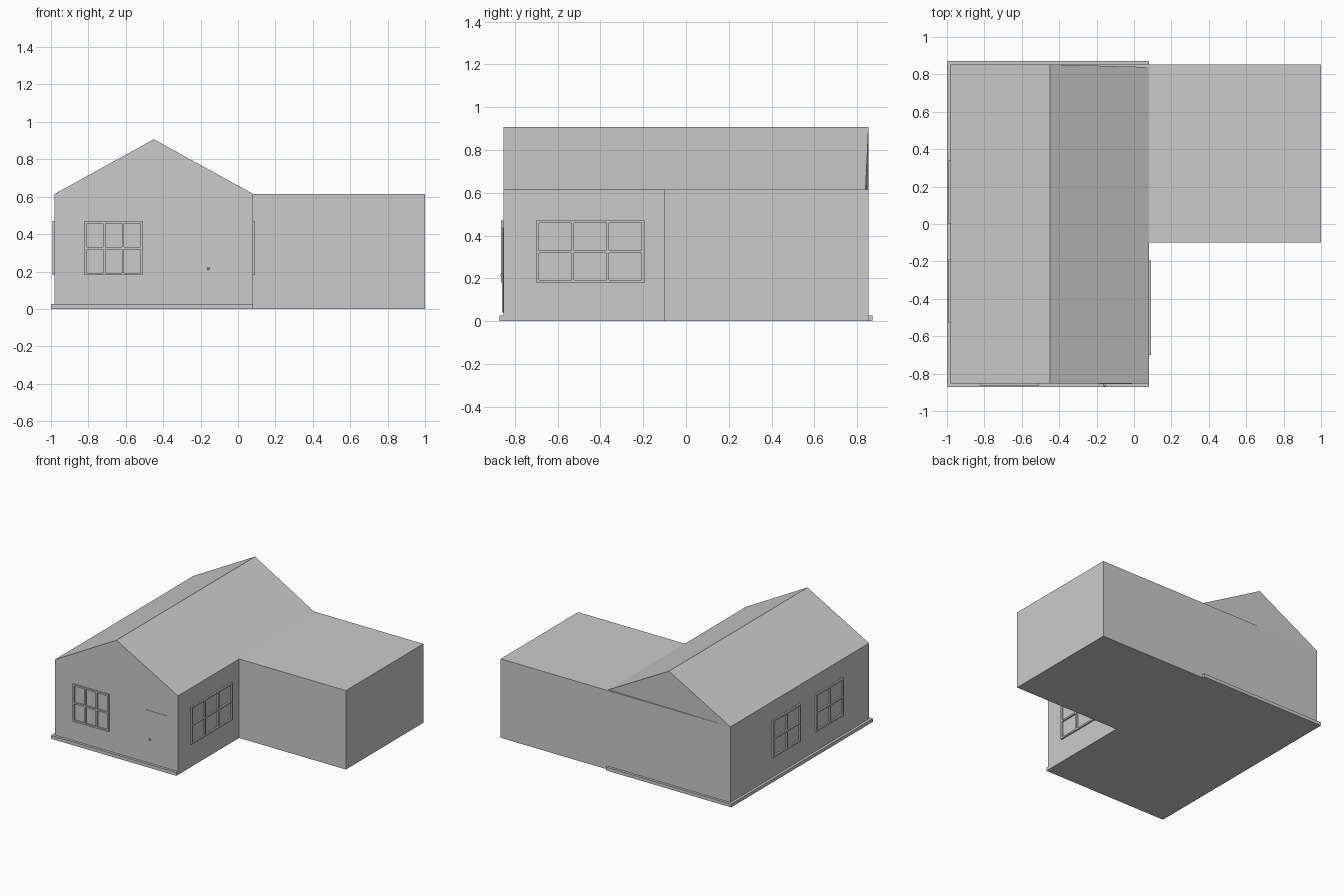
import bpy, bmesh
from mathutils import Vector

cube = bpy.data.objects.get("Cube")
if cube:
    bpy.data.objects.remove(cube, do_unlink=True)

plaster = bpy.data.materials.new("light grey")
plaster.use_nodes = True
grey = (0.6, 0.6, 0.6, 1)
plaster.diffuse_color = grey
plaster.node_tree.nodes["Principled BSDF"].inputs["Base Color"].default_value = grey

LEFT, RIGHT, RIDGE_X = -0.98, 0.08, -0.45
HALF, EAVE, RIDGE = 0.853, 0.615, 0.907


def finish(name, bm):
    bmesh.ops.recalc_face_normals(bm, faces=bm.faces)
    mesh = bpy.data.meshes.new(name)
    bm.to_mesh(mesh)
    bm.free()
    mesh.materials.append(plaster)
    obj = bpy.data.objects.new(name, mesh)
    bpy.context.collection.objects.link(obj)
    return obj


def add_box(bm, low, high):
    low, high = Vector(low), Vector(high)
    mid, size = (low + high) / 2, high - low
    for v in bmesh.ops.create_cube(bm, size=1)["verts"]:
        v.co = mid + v.co * size


def box(name, low, high):
    bm = bmesh.new()
    add_box(bm, low, high)
    return finish(name, bm)


def window(name, origin, along, outward, width, columns, height=0.29, bar=0.012):
    """Grid of glazing bars with two rows, standing proud of a wall."""
    bm = bmesh.new()
    origin, along, outward = Vector(origin), Vector(along), Vector(outward)
    up = Vector((0, 0, 1))

    def add_bar(u0, u1, w0, w1):
        a = origin + along * u0 + up * w0 - outward * 0.004
        b = origin + along * u1 + up * w1 + outward * 0.012
        add_box(bm, [min(p) for p in zip(a, b)], [max(p) for p in zip(a, b)])

    for i in range(columns + 1):
        u = (width - bar) * i / columns
        add_bar(u, u + bar, 0, height)
    for j in range(3):
        w = (height - bar) * j / 2
        add_bar(0, width, w, w + bar)
    return finish(name, bm)


# Walls: L-shaped plan with a flat-topped side wing
bm = bmesh.new()
plan = [(LEFT, -HALF), (RIGHT, -HALF), (RIGHT, -0.1), (1, -0.1), (1, HALF), (LEFT, HALF)]
floor = bm.faces.new([bm.verts.new((x, y, 0)) for x, y in plan])
extruded = bmesh.ops.extrude_face_region(bm, geom=[floor], use_keep_orig=True)["geom"]
for v in extruded:
    if isinstance(v, bmesh.types.BMVert):
        v.co.z = EAVE
finish("walls", bm)

# Gable roof, with the rear eave by the wing slightly drawn in
bm = bmesh.new()
front = [bm.verts.new(p) for p in
         ((LEFT, -HALF, EAVE), (RIDGE_X, -HALF, RIDGE), (RIGHT, -HALF, EAVE))]
back = [bm.verts.new(p) for p in
        ((LEFT, HALF, EAVE), (RIDGE_X, HALF, RIDGE), (RIGHT, HALF - 0.014, EAVE))]
bm.faces.new(front)
bm.faces.new(back)
for i in range(2):
    bm.faces.new((front[i], front[i + 1], back[i + 1], back[i]))
finish("gable_roof", bm)

# Low plinth under the main block
box("plinth", (-1, -0.872, 0), (RIGHT, 0.872, 0.026))

# Windows
window("front_window", (-0.82, -HALF, 0.18), (1, 0, 0), (0, -1, 0), 0.31, 3)
window("left_window", (RIGHT, -0.7, 0.18), (0, 1, 0), (1, 0, 0), 0.505, 3)
for name, start in (("right_front_window", -0.53), ("right_back_window", 0.0)):
    window(name, (LEFT, start, 0.18), (0, 1, 0), (-1, 0, 0), 0.34, 2)

# Front door with jamb and knob
box("door", (-0.187, -HALF - 0.003, 0.04), (-0.01, -HALF + 0.005, 0.435))
box("door_jamb", (-0.19, -HALF - 0.006, 0.04), (-0.184, -HALF + 0.005, 0.44))
bm = bmesh.new()
bmesh.ops.create_uvsphere(bm, u_segments=12, v_segments=8, radius=0.007)
for v in bm.verts:
    v.co += Vector((-0.158, -HALF - 0.008, 0.215))
finish("door_knob", bm)
